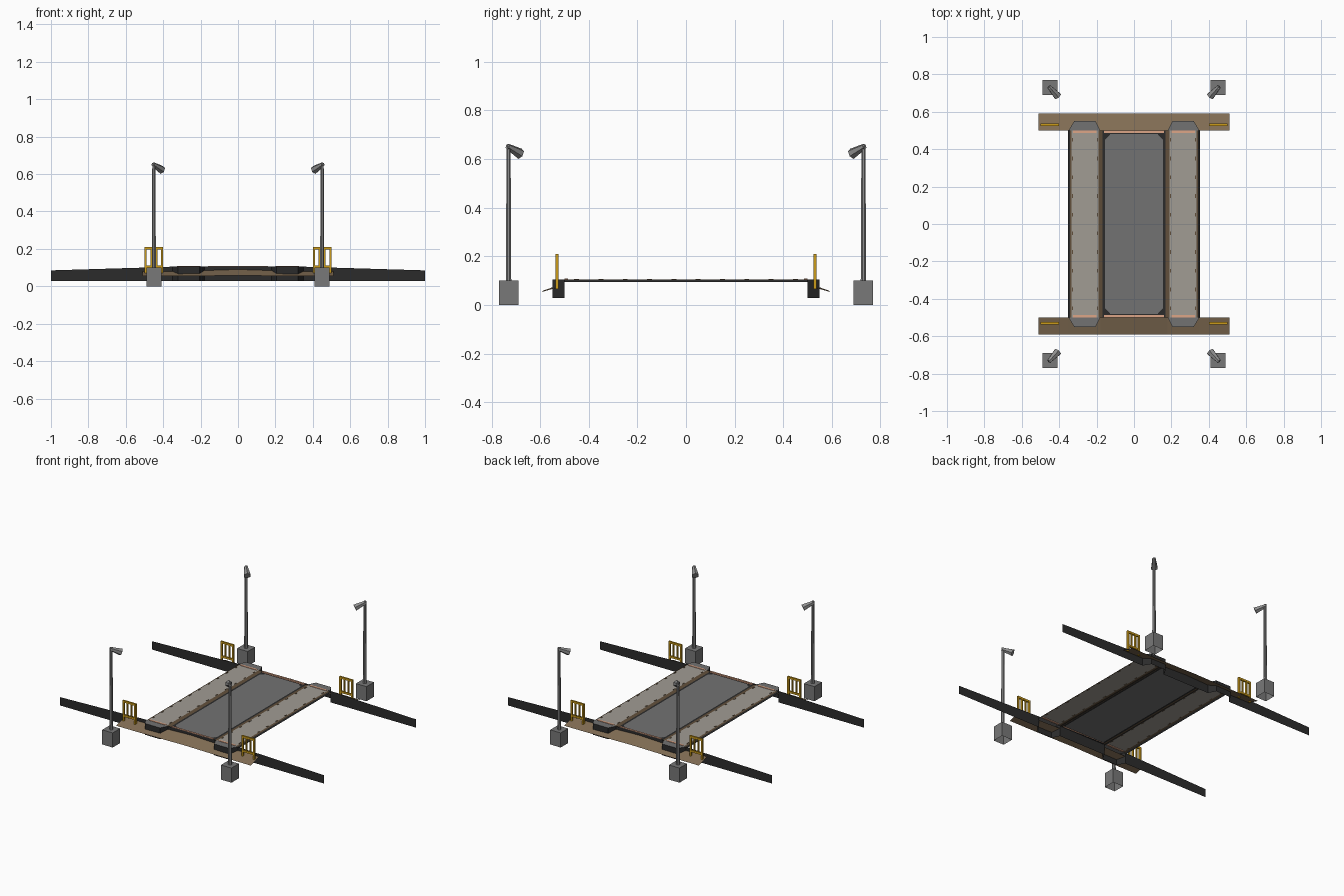
import bpy, bmesh, math
from mathutils import Vector

if "Cube" in bpy.data.objects:
    bpy.data.objects.remove(bpy.data.objects["Cube"])


def material(name, rgb):
    lin = [c / 12.92 if c <= 0.04045 else ((c + 0.055) / 1.055) ** 2.4 for c in rgb]
    m = bpy.data.materials.new(name)
    m.diffuse_color = (*lin, 1)
    m.use_nodes = True
    m.node_tree.nodes["Principled BSDF"].inputs["Base Color"].default_value = m.diffuse_color
    return m


ASPHALT = material("asphalt grey", (0.45, 0.45, 0.45))
PAVING = material("paving grey", (0.63, 0.61, 0.58))
DARK = material("dark steel", (0.17, 0.17, 0.17))
EARTH = material("earth brown", (0.51, 0.43, 0.33))
TRIM = material("trim brown", (0.38, 0.31, 0.23))
JOINT = material("joint copper", (0.87, 0.65, 0.53))
YELLOW = material("railing yellow", (0.80, 0.61, 0.10))
CONCRETE = material("concrete grey", (0.47, 0.47, 0.47))
METAL = material("pole grey", (0.56, 0.56, 0.56))


def finish(name, bm, mat):
    me = bpy.data.meshes.new(name)
    bm.to_mesh(me)
    bm.free()
    me.materials.append(mat)
    ob = bpy.data.objects.new(name, me)
    bpy.context.collection.objects.link(ob)
    return ob


def add_box(bm, x, y, z, open_bottom=False):
    """Box from (min, max) pairs on each axis."""
    vs = [bm.verts.new((a, b, c)) for c in z for b in y for a in x]
    faces = [(4, 5, 7, 6), (0, 1, 5, 4), (2, 6, 7, 3), (0, 4, 6, 2), (1, 3, 7, 5)]
    if not open_bottom:
        faces.append((0, 2, 3, 1))
    for f in faces:
        bm.faces.new([vs[i] for i in f])
    bmesh.ops.recalc_face_normals(bm, faces=bm.faces)


def add_tube(bm, a, b, ra, rb, sides):
    a, b = Vector(a), Vector(b)
    rot = (b - a).to_track_quat('Z', 'Y')
    rings = []
    for p, r in ((a, ra), (b, rb)):
        rings.append([bm.verts.new(p + rot @ Vector((r * math.cos(t), r * math.sin(t), 0)))
                      for t in [(i + 0.5) * math.tau / sides for i in range(sides)]])
    for i in range(sides):
        j = (i + 1) % sides
        bm.faces.new((rings[0][i], rings[0][j], rings[1][j], rings[1][i]))
    bm.faces.new(rings[0][::-1])
    bm.faces.new(rings[1])


def add_sheet(bm, row_a, row_b, up=True):
    """Quad strip between two rows of points; faces up if asked."""
    va = [bm.verts.new(p) for p in row_a]
    vb = [bm.verts.new(p) for p in row_b]
    for i in range(len(va) - 1):
        f = bm.faces.new((va[i], va[i + 1], vb[i + 1], vb[i]))
        f.normal_update()
        if up and f.normal.z < 0:
            f.normal_flip()


def add_strip(bm, x0, z0, x1, z1, y=0.5):
    """Lengthwise deck strip running along y."""
    add_sheet(bm, [(x0, -y, z0), (x0, y, z0)], [(x1, -y, z1), (x1, y, z1)])


# Road surface with its dark rim
bm = bmesh.new()
add_strip(bm, -0.155, 0.1, 0.155, 0.1, 0.482)
finish("road_surface", bm, ASPHALT)
bm = bmesh.new()
for s in (-1, 1):
    add_strip(bm, s * 0.155, 0.1, s * 0.168, 0.1)
    add_strip(bm, s * 0.18, 0.1, s * 0.18, 0.095)
    add_sheet(bm, [(-0.155, s * 0.482, 0.1), (0.155, s * 0.482, 0.1)],
              [(-0.155, s * 0.5, 0.1), (0.155, s * 0.5, 0.1)])
    for t in (-1, 1):  # ragged dark corners
        vs = [bm.verts.new(p) for p in ((s * 0.155, t * 0.482, 0.101),
              (s * 0.125, t * 0.482, 0.101), (s * 0.155, t * 0.45, 0.101))]
        f = bm.faces.new(vs)
        f.normal_update()
        if f.normal.z < 0:
            f.normal_flip()
finish("road_rim", bm, DARK)

# Walkways on both sides, with brown edging and dark outer girder
walk, edge, girder, ticks = (bmesh.new() for _ in range(4))
for s in (-1, 1):
    add_strip(walk, s * 0.19, 0.105, s * 0.333, 0.105)
    add_strip(edge, s * 0.168, 0.1, s * 0.19, 0.105)
    add_strip(edge, s * 0.333, 0.105, s * 0.343, 0.102)
    add_strip(girder, s * 0.343, 0.102, s * 0.352, 0.094)
    for i in range(10):
        y = -0.45 + i * 0.1
        for x in (0.196, 0.328):
            add_box(ticks, (s * x - 0.003, s * x + 0.003), (y - 0.01, y + 0.01), (0.104, 0.107))
finish("walkways", walk, PAVING)
finish("walkway_edging", edge, TRIM)
finish("outer_girders", girder, DARK)
finish("walkway_studs", ticks, TRIM)

# Bank walls: thin sheets that bulge out around the walkway ends
half = [(0.18, 0.5, 0.105), (0.205, 0.55, 0.105), (0.32, 0.55, 0.105),
        (0.35, 0.5, 0.105), (0.5, 0.5, 0.1), (1.0, 0.5, 0.085)]
plan = [(-x, y, z) for x, y, z in half[::-1]] + [(0, 0.5, 0.105)] + half
caps, joints = bmesh.new(), bmesh.new()
for s, label in ((-1, "front"), (1, "back")):
    bm = bmesh.new()
    order = plan if s < 0 else plan[::-1]
    add_sheet(bm, [(x, s * y, 0.028) for x, y, z in order],
              [(x, s * y, z) for x, y, z in order], up=False)
    finish(label + "_bank_wall", bm, DARK)

    # Sloping earth apron, slightly arched
    bm = bmesh.new()
    xs = [-0.51, -0.35, -0.18, 0, 0.18, 0.35, 0.51]
    lift = [0.0, 0.0, 0.004, 0.01, 0.004, 0.0, 0.0]
    add_sheet(bm, [(x, s * 0.59, 0.054 + h * 0.4) for x, h in zip(xs, lift)],
              [(x, s * 0.501, 0.08 + h) for x, h in zip(xs, lift)])
    finish(label + "_apron", bm, EARTH)

    # Walkway end caps
    for t in (-1, 1):
        vs = [caps.verts.new((t * x, s * y, z)) for x, y, z in half[:4]]
        f = caps.faces.new(vs)
        f.normal_update()
        if f.normal.z < 0:
            f.normal_flip()
    # Expansion joints
    ys = sorted((s * 0.486, s * 0.499))
    for x in ((-0.325, -0.2), (-0.16, 0.16), (0.2, 0.325)):
        add_box(joints, x, ys, (0.1, 0.108))
finish("walkway_end_caps", caps, ASPHALT)
finish("expansion_joints", joints, JOINT)

# Railings and lamps at the four corners
for sx, side in ((-1, "left"), (1, "right")):
    for sy, end in ((-1, "front"), (1, "back")):
        tag = end + "_" + side
        bm = bmesh.new()
        yr = (sy * 0.53 - 0.006, sy * 0.53 + 0.006)
        for x, w, z0, z1 in ((0.406, 0.006, 0.065, 0.21), (0.494, 0.006, 0.065, 0.21),
                             (0.435, 0.004, 0.1, 0.2), (0.465, 0.004, 0.1, 0.2)):
            add_box(bm, (sx * x - w, sx * x + w), yr, (z0, z1))
        xr = sorted((sx * 0.41, sx * 0.49))
        add_box(bm, xr, yr, (0.197, 0.21))
        add_box(bm, xr, yr, (0.1, 0.112))
        finish(tag + "_railing", bm, YELLOW)

        cx, cy = sx * 0.45, sy * 0.73
        bm = bmesh.new()
        add_box(bm, (cx - 0.04, cx + 0.04), (cy - 0.04, cy + 0.04), (0, 0.1), True)
        finish(tag + "_lamp_base", bm, CONCRETE)
        bm = bmesh.new()
        add_tube(bm, (cx, cy, 0.1), (cx, cy, 0.66), 0.012, 0.009, 8)
        finish(tag + "_lamp_pole", bm, METAL)
        bm = bmesh.new()
        add_tube(bm, (cx + sx * 0.004, cy + sy * 0.004, 0.652),
                 (sx * 0.408, sy * 0.683, 0.622), 0.012, 0.023, 6)
        finish(tag + "_lamp_head", bm, METAL)
